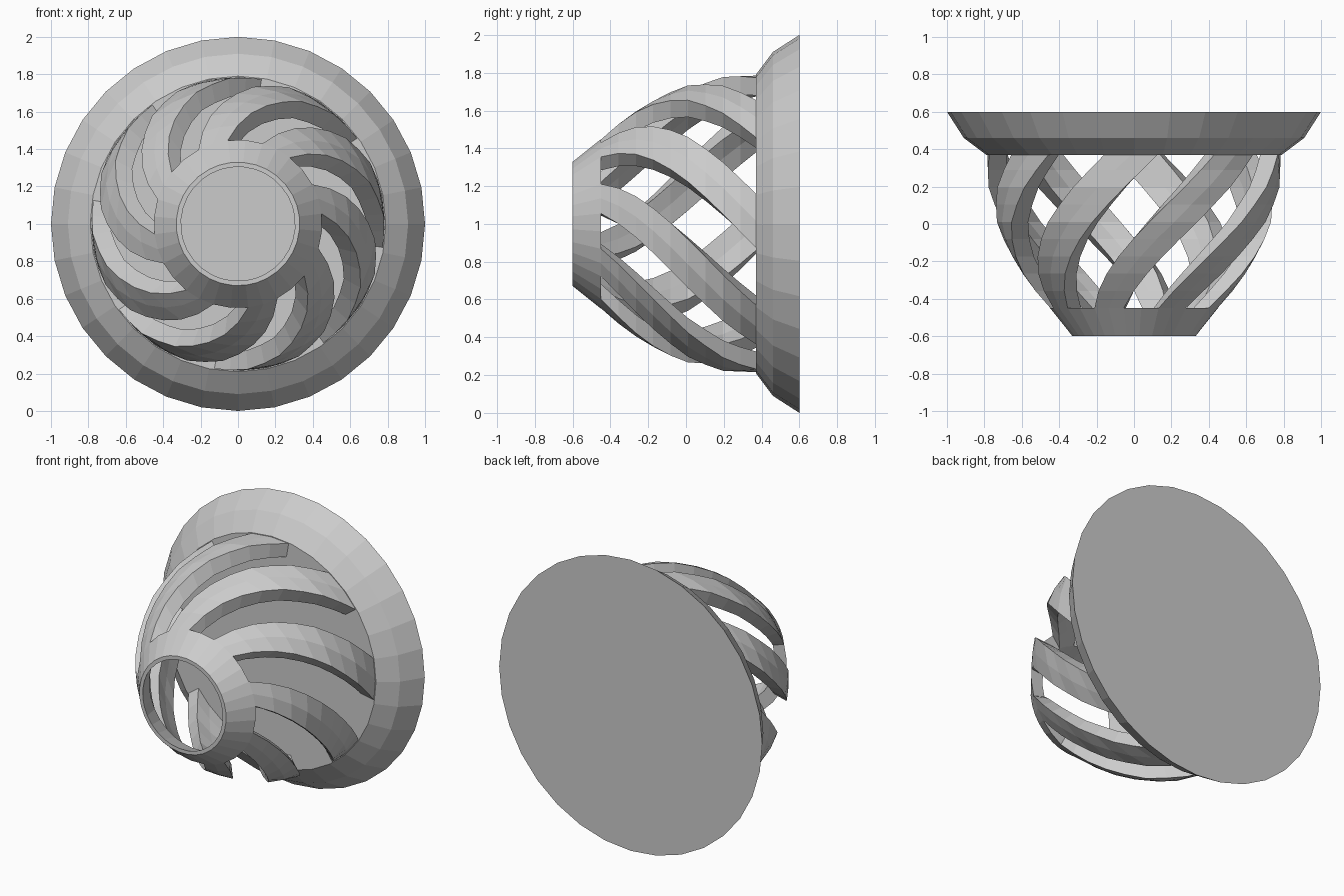
import bpy, bmesh
from math import sin, cos, radians
from mathutils import Vector

if "Cube" in bpy.data.objects:
    bpy.data.objects.remove(bpy.data.objects["Cube"], do_unlink=True)

# One plain grey for the whole model
grey = bpy.data.materials.new("plain grey")
grey.use_nodes = True
GREY = (0.6, 0.6, 0.6, 1)
grey.diffuse_color = GREY
grey.node_tree.nodes["Principled BSDF"].inputs["Base Color"].default_value = GREY


def point(radius, y, degrees):
    a = radians(degrees)
    return Vector((radius * cos(a), y, 1 + radius * sin(a)))


def finish(bm, name):
    bmesh.ops.remove_doubles(bm, verts=bm.verts, dist=1e-5)
    bmesh.ops.recalc_face_normals(bm, faces=bm.faces)
    mesh = bpy.data.meshes.new(name)
    bm.to_mesh(mesh)
    bm.free()
    mesh.materials.append(grey)
    obj = bpy.data.objects.new(name, mesh)
    bpy.context.collection.objects.link(obj)
    return obj


def blend(profile, y):
    """Radius at y on a profile of (y, radius) points."""
    for (y0, r0), (y1, r1) in zip(profile, profile[1:]):
        if y <= y1:
            return r0 + (r1 - r0) * (y - y0) / (y1 - y0)
    return profile[-1][1]


# Flared base: a solid revolved disc, flat at the back
SIDES = 32
base_profile = [(0.0, 0.375), (0.79, 0.37), (0.91, 0.46), (1.0, 0.6), (0.0, 0.6)]
bm = bmesh.new()
rings = [[bm.verts.new(point(r, y, 360 * i / SIDES)) for i in range(SIDES)]
         for r, y in base_profile[1:-1]]
for a, b in zip(rings, rings[1:]):
    for i in range(SIDES):
        j = (i + 1) % SIDES
        bm.faces.new((a[i], a[j], b[j], b[i]))
bm.faces.new(rings[0])
bm.faces.new(rings[-1])
finish(bm, "flared_base")

# Bowl wall with twisted slots, between a neck ring and the base
OUTER = [(-0.6, 0.33), (-0.45, 0.45), (-0.3, 0.575), (-0.15, 0.665),
         (0.0, 0.735), (0.2, 0.78), (0.38, 0.785)]
INNER = [(-0.6, 0.305), (-0.45, 0.36), (-0.3, 0.475), (-0.15, 0.565),
         (0.0, 0.635), (0.2, 0.68), (0.38, 0.69)]
SLOT_START, SLOT_END, TWIST, STEPS, RIBS = -0.45, 0.38, 62, 9, 8

rows = [-0.6] + [SLOT_START + (SLOT_END - SLOT_START) * k / STEPS for k in range(STEPS + 1)]
# Each repeat is two slot columns followed by two rib columns
columns = [45 * k + a for k in range(RIBS) for a in (28, 40, 52, 62.5)]
count = len(columns)


def ring(bm, profile):
    grid = []
    for y in rows:
        turn = max(0, (y - SLOT_START) / (SLOT_END - SLOT_START)) * TWIST
        grid.append([bm.verts.new(point(blend(profile, y), y, c - turn)) for c in columns])
    return grid


bm = bmesh.new()
out, inn = ring(bm, OUTER), ring(bm, INNER)


def solid(i, j):
    """True where the wall is filled: the neck row and the rib columns."""
    return 0 <= i < len(rows) - 1 and (i == 0 or j % 4 >= 2)


for i in range(len(rows) - 1):
    for j in range(count):
        if not solid(i, j):
            continue
        k = (j + 1) % count
        for g in (out, inn):
            bm.faces.new((g[i][j], g[i][k], g[i + 1][k], g[i + 1][j]))
        # Close the wall wherever the neighbouring cell is empty
        edges = [((i - 1, j), (i, j), (i, k)), ((i + 1, j), (i + 1, j), (i + 1, k)),
                 ((i, j - 1), (i, j), (i + 1, j)), ((i, k), (i, k), (i + 1, k))]
        for side, (a, b), (c, d) in edges:
            if not solid(*side):
                bm.faces.new((out[a][b], out[c][d], inn[c][d], inn[a][b]))
finish(bm, "twisted_rib_bowl")
